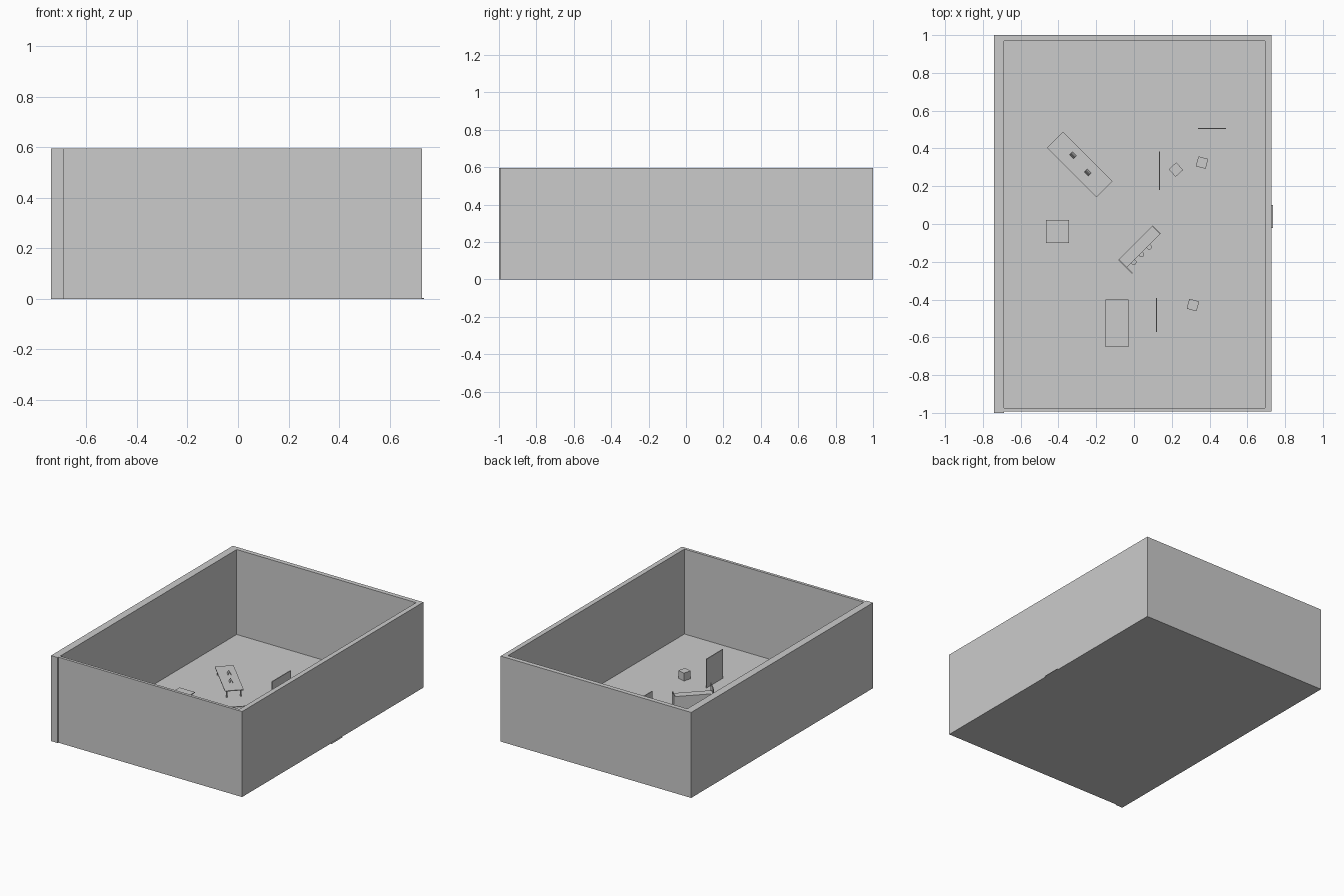
import bpy, math
from mathutils import Matrix, Vector

cube = bpy.data.objects.get("Cube")
if cube:
    bpy.data.objects.remove(cube)

grey = bpy.data.materials.new("plain_grey")
grey.use_nodes = True
colour = (0.6, 0.6, 0.6, 1)
grey.diffuse_color = colour
grey.node_tree.nodes["Principled BSDF"].inputs["Base Color"].default_value = colour


def finish(name):
    ob = bpy.context.object
    ob.name = name
    ob.data.materials.append(grey)
    return ob


def box(name, lo, hi):
    """Axis-aligned box between two corners."""
    lo, hi = Vector(lo), Vector(hi)
    bpy.ops.mesh.primitive_cube_add(size=1)
    ob = finish(name)
    ob.data.transform(Matrix.Translation((lo + hi) / 2) @ Matrix.Diagonal((*(hi - lo), 1)))
    return ob


def place(parts, x, y, degrees=0):
    for ob in parts:
        ob.location = (x, y, 0)
        ob.rotation_euler.z = math.radians(degrees)


def cylinder(name, radius, z0, z1, x=0, y=0):
    bpy.ops.mesh.primitive_cylinder_add(vertices=16, radius=radius, depth=z1 - z0)
    ob = finish(name)
    ob.data.transform(Matrix.Translation((x, y, (z0 + z1) / 2)))
    bpy.ops.object.shade_smooth_by_angle()
    return ob


FLOOR = 0.004
TOP = 0.595

# Room shell with a thin threshold in the side wall
box("floor", (-0.74, -0.993, 0), (0.727, 1, FLOOR))
box("left_wall", (-0.74, -1, 0), (-0.688, 1, TOP))
box("right_wall", (0.693, -0.993, 0), (0.727, 1, TOP))
box("back_wall", (-0.688, 0.968, 0), (0.693, 1, TOP))
box("front_wall", (-0.688, -0.993, 0), (0.693, -0.973, TOP))
box("threshold", (0.69, -0.02, 0), (0.735, 0.1, 0.003))


# Tables with four legs and small folded cards on top
def table(name, x, y, w, d, angle=0, cards=()):
    h = 0.057
    parts = [box(name + "_top", (-w / 2, -d / 2, h - 0.005), (w / 2, d / 2, h))]
    for sx in (-1, 1):
        for sy in (-1, 1):
            cx, cy = sx * (w / 2 - 0.015), sy * (d / 2 - 0.015)
            parts.append(box(name + "_leg", (cx - 0.004, cy - 0.004, FLOOR),
                             (cx + 0.004, cy + 0.004, h - 0.004)))
    for cx, cy in cards:
        for side in (-1, 1):
            leaf = box(name + "_card", (-0.015, -0.001, 0), (0.015, 0.001, 0.024))
            leaf.data.transform(Matrix.Translation((cx, cy + side * 0.01, h))
                                @ Matrix.Rotation(side * 0.4, 4, "X"))
            parts.append(leaf)
    place(parts, x, y, angle)


table("long_table", -0.288, 0.315, 0.37, 0.12, -45, [(-0.06, 0.01), (0.06, 0.0)])
table("square_table", -0.405, -0.04, 0.12, 0.12)
table("side_table", -0.09, -0.525, 0.12, 0.25)

# Thin standing screens
box("middle_screen", (0.132, 0.18, FLOOR), (0.138, 0.385, 0.197))
box("front_screen", (0.116, -0.572, FLOOR), (0.122, -0.392, 0.205))
box("back_screen", (0.338, 0.502, FLOOR), (0.487, 0.508, 0.2))

# Cube seats
for x, y, angle in ((0.312, -0.429, -15), (0.222, 0.288, 42), (0.36, 0.325, -15)):
    place([box("cube_seat", (-0.027, -0.027, FLOOR), (0.027, 0.027, 0.059))], x, y, angle)

# Counter with end panels and three stools
counter = [
    box("counter_back", (-0.127, -0.007, FLOOR), (0.127, 0, 0.095)),
    box("counter_top", (-0.127, -0.059, 0.086), (0.127, 0, 0.092)),
    box("counter_left_end", (-0.13, -0.102, FLOOR), (-0.124, 0, 0.125)),
    box("counter_right_end", (0.122, -0.059, FLOOR), (0.128, 0, 0.105)),
]
for x in (-0.08, -0.022, 0.035):
    counter.append(cylinder("stool_seat", 0.014, 0.05, 0.057, x, -0.066))
    counter.append(cylinder("stool_post", 0.004, FLOOR, 0.05, x, -0.066))
place(counter, 0.009, -0.099, 45)
